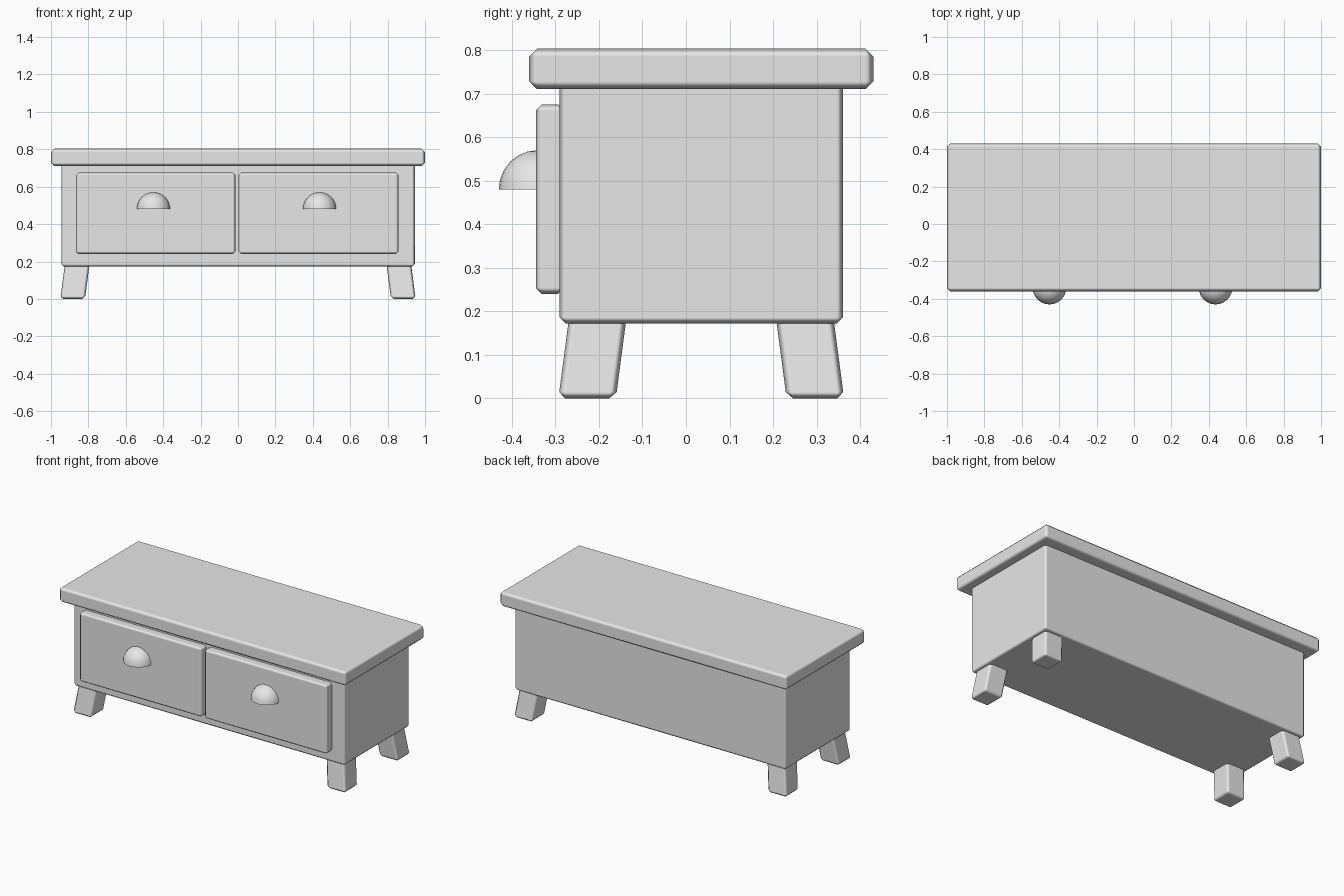
import bpy, bmesh
from math import radians
from mathutils import Matrix, Vector

cube = bpy.data.objects.get("Cube")
if cube:
    bpy.data.objects.remove(cube, do_unlink=True)

grey = bpy.data.materials.new("plain grey")
grey.use_nodes = True
grey.diffuse_color = (0.8, 0.8, 0.8, 1)
grey.node_tree.nodes["Principled BSDF"].inputs["Base Color"].default_value = (0.8, 0.8, 0.8, 1)


def finish(name, bm):
    bmesh.ops.recalc_face_normals(bm, faces=bm.faces)
    mesh = bpy.data.meshes.new(name)
    bm.to_mesh(mesh)
    bm.free()
    mesh.materials.append(grey)
    obj = bpy.data.objects.new(name, mesh)
    bpy.context.collection.objects.link(obj)
    return obj


def block(name, low, high, bevel, splay=(0, 0)):
    """Bevelled box between two corners; splay shifts its lower end sideways."""
    low, high = Vector(low), Vector(high)
    bm = bmesh.new()
    bmesh.ops.create_cube(bm, size=1)
    for v in bm.verts:
        at_bottom = v.co.z < 0
        for i in range(3):
            v.co[i] = low[i] if v.co[i] < 0 else high[i]
        if at_bottom:
            v.co += Vector((splay[0], splay[1], 0))
    obj = finish(name, bm)
    obj.data.shade_smooth()
    mod = obj.modifiers.new("soft edges", 'BEVEL')
    mod.width = bevel
    mod.segments = 1
    mod.harden_normals = True
    return obj


def cup_handle(name, x):
    """Quarter sphere with a flat underside."""
    centre = Vector((x, -0.34, 0.48))
    bm = bmesh.new()
    bmesh.ops.create_uvsphere(bm, u_segments=24, v_segments=12, radius=0.09,
                              matrix=Matrix.Translation(centre))
    for normal in ((0, 0, -1), (0, 1, 0)):
        cut = bmesh.ops.bisect_plane(bm, geom=bm.verts[:] + bm.edges[:] + bm.faces[:],
                                     dist=1e-5, plane_co=centre, plane_no=normal,
                                     clear_outer=True)
        rim = [e for e in cut["geom_cut"] if isinstance(e, bmesh.types.BMEdge)]
        bmesh.ops.holes_fill(bm, edges=rim, sides=0)
    obj = finish(name, bm)
    bpy.ops.object.select_all(action='DESELECT')
    obj.select_set(True)
    bpy.context.view_layer.objects.active = obj
    bpy.ops.object.shade_smooth_by_angle(angle=radians(40))


# Carcass and overhanging top
block("cabinet_body", (-0.945, -0.29, 0.172), (0.945, 0.36, 0.73), 0.014)
block("table_top", (-1, -0.36, 0.71), (1, 0.43, 0.803), 0.018)

# Drawer fronts with cup handles
for side, x0, x1, handle_x in (("right", -0.867, -0.014, -0.452), ("left", 0.003, 0.858, 0.436)):
    block(side + "_drawer_front", (x0, -0.345, 0.24), (x1, -0.28, 0.675), 0.014)
    cup_handle(side + "_drawer_handle", handle_x)

# Splayed legs
for side, x in (("right", -0.859), ("left", 0.859)):
    for end, y in (("front", -0.202), ("back", 0.272)):
        sx, sy = (1 if x > 0 else -1), (1 if y > 0 else -1)
        block(f"{end}_{side}_leg", (x - 0.066, y - 0.066, 0), (x + 0.066, y + 0.066, 0.19),
              0.015, (sx * 0.025, sy * 0.025))
